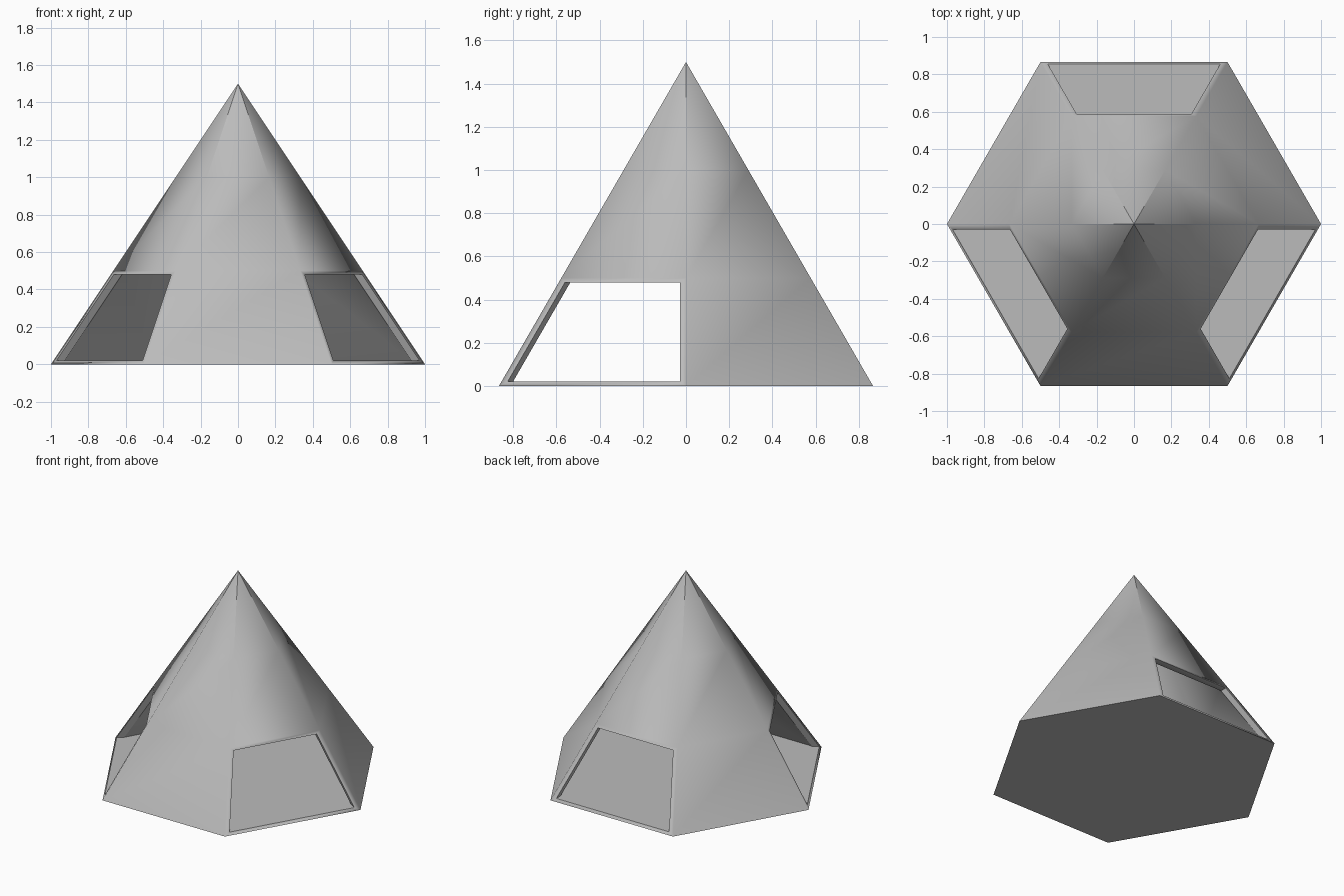
import bpy, bmesh
from math import sin, cos, pi, radians
from mathutils import Vector

cube = bpy.data.objects.get("Cube")
if cube:
    bpy.data.objects.remove(cube)

HEIGHT = 1.5
APOTHEM = cos(pi / 6)
WALL = 0.05            # horizontal wall thickness
SILL, LINTEL = 0.02, 0.48
POST = 0.033           # frame width beside each opening
RINGS = (0.5, 1.0)

bm = bmesh.new()


def side_point(k, z, along, depth):
    """Point on side k at height z, 'along' from its middle, 'depth' inward."""
    a = pi / 6 + k * pi / 3
    r = APOTHEM * (1 - z / HEIGHT) - depth
    return bm.verts.new((r * cos(a) - along * sin(a), r * sin(a) + along * cos(a), z))


def ring(z, depth):
    r = 1 - z / HEIGHT - depth / APOTHEM
    return [bm.verts.new((r * cos(k * pi / 3), r * sin(k * pi / 3), z)) for k in range(6)]


def opening(k, depth):
    """Four corners: sill start, sill end, lintel end, lintel start."""
    half = lambda z: 0.5 * (1 - z / HEIGHT) - POST
    return [side_point(k, z, s * half(z), depth)
            for z, s in ((SILL, -1), (SILL, 1), (LINTEL, 1), (LINTEL, -1))]


def shell(base_z, depth, frame_sill):
    """Six-sided pyramid skin with a framed opening in every other side."""
    rings = [ring(z, depth) for z in (base_z,) + RINGS]
    apex = bm.verts.new((0, 0, HEIGHT * (1 - depth / APOTHEM)))
    holes, base = {}, []
    for k in range(6):
        n = (k + 1) % 6
        a0, b0, a1, b1 = rings[0][k], rings[0][n], rings[1][k], rings[1][n]
        base.append(a0)
        if k % 2:
            p = holes[k] = opening(k, depth)
            bm.faces.new((a0, p[0], p[3], a1))
            bm.faces.new((p[1], b0, b1, p[2]))
            bm.faces.new((p[3], p[2], b1, a1))
            if frame_sill:
                bm.faces.new((a0, b0, p[1], p[0]))
            else:
                base += p[:2]
        else:
            bm.faces.new((a0, b0, b1, a1))
        bm.faces.new((a1, b1, rings[2][n], rings[2][k]))
        bm.faces.new((rings[2][k], rings[2][n], apex))
    bm.faces.new(base)
    return holes, apex


# outer skin with underside, inner skin with floor
outer, tip = shell(0, 0, True)
inner, inner_tip = shell(SILL, WALL, False)

# reveals through the wall thickness
for k in outer:
    for i in range(4):
        j = (i + 1) % 4
        bm.faces.new((outer[k][i], outer[k][j], inner[k][j], inner[k][i]))

bmesh.ops.recalc_face_normals(bm, faces=bm.faces)

# smooth sides, crisp rims and tip
for f in bm.faces:
    f.smooth = True
for e in bm.edges:
    e.smooth = (e.calc_face_angle(0) < radians(60)
                and tip not in e.verts and inner_tip not in e.verts)

mesh = bpy.data.meshes.new("tent_shell")
bm.to_mesh(mesh)
bm.free()
tent = bpy.data.objects.new("tent_shell", mesh)
bpy.context.collection.objects.link(tent)

grey = bpy.data.materials.new("plain_grey")
grey.use_nodes = True
colour = (0.5, 0.5, 0.5, 1)
grey.diffuse_color = colour
grey.node_tree.nodes["Principled BSDF"].inputs["Base Color"].default_value = colour
mesh.materials.append(grey)

# large faces dominate the shading at shared corners
wn = tent.modifiers.new("weighted_shading", 'WEIGHTED_NORMAL')
wn.mode = 'FACE_AREA'
wn.keep_sharp = True
